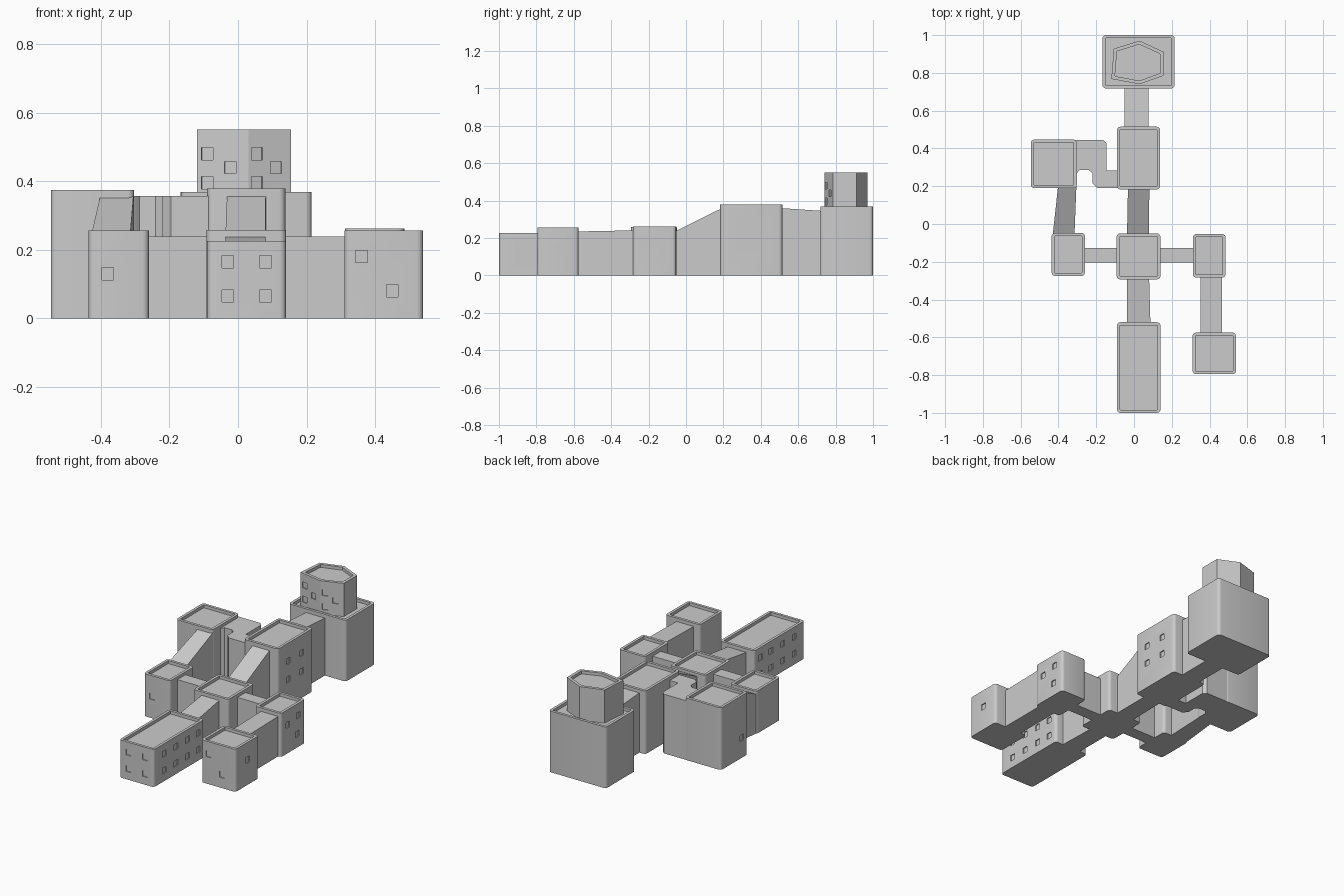
import bpy, bmesh, math
from mathutils import Matrix, Vector

if "Cube" in bpy.data.objects:
    bpy.data.objects.remove(bpy.data.objects["Cube"])

def finish(name, bm):
    bmesh.ops.recalc_face_normals(bm, faces=bm.faces)
    me = bpy.data.meshes.new(name)
    bm.to_mesh(me)
    bm.free()
    ob = bpy.data.objects.new(name, me)
    bpy.context.collection.objects.link(ob)
    return ob

def prism(name, pts, heights, rim=0, drop=0.018):
    """Upright prism; heights is one value or one per corner; rim leaves a parapet."""
    if not isinstance(heights, (list, tuple)):
        heights = [heights] * len(pts)
    bm = bmesh.new()
    lo = [bm.verts.new((x, y, 0)) for x, y in pts]
    hi = [bm.verts.new((x, y, h)) for (x, y), h in zip(pts, heights)]
    n = len(pts)
    bm.faces.new(lo[::-1])
    top = bm.faces.new(hi)
    for i in range(n):
        j = (i + 1) % n
        bm.faces.new((lo[i], lo[j], hi[j], hi[i]))
    if rim:
        bm.normal_update()
        bmesh.ops.inset_region(bm, faces=[top], thickness=rim, use_even_offset=True)
        # second tiny inset gives the parapet its vertical inner wall
        r = bmesh.ops.extrude_discrete_faces(bm, faces=[top])
        bmesh.ops.translate(bm, verts=r['faces'][0].verts, vec=(0, 0, -drop))
    return finish(name, bm)

def rounded(x0, x1, y0, y1, r=0.018, seg=4):
    pts = []
    for k, (cx, cy) in enumerate([(x1-r, y1-r), (x0+r, y1-r), (x0+r, y0+r), (x1-r, y0+r)]):
        for i in range(seg + 1):
            a = math.pi/2 * (k + i/seg)
            pts.append((cx + r*math.cos(a), cy + r*math.sin(a)))
    return pts

def cut_windows(ob, spots):
    """spots: (x, y, z, facing angle); carves shallow square niches."""
    bm = bmesh.new()
    for x, y, z, a in spots:
        m = Matrix.Translation((x, y, z)) @ Matrix.Rotation(a, 4, 'Z') @ Matrix.Diagonal((0.012, 0.034, 0.036, 1))
        bmesh.ops.create_cube(bm, size=1, matrix=m)
    cutter = finish("window_cutter", bm)
    cutter.hide_render = True
    mod = ob.modifiers.new("windows", 'BOOLEAN')
    mod.operation, mod.object, mod.solver = 'DIFFERENCE', cutter, 'EXACT'
    bpy.context.view_layer.objects.active = ob
    bpy.ops.object.modifier_apply(modifier=mod.name)
    bpy.data.objects.remove(cutter)

# Buildings: x0, x1, y0, y1, height, windows {side: [(position, z), ...]}
def grid(us, zs=(0.065, 0.165)):
    return [(u, z) for u in us for z in zs]

LONG = grid((-0.9, -0.79, -0.68, -0.58))
buildings = {
    "front_hall": (-0.09, 0.14, -1.0, -0.52, 0.226,
                   {'F': grid((-0.03, 0.08)), 'R': LONG, 'L': LONG}),
    "front_right_house": (0.31, 0.54, -0.795, -0.575, 0.256,
                          {'F': [(0.36, 0.18), (0.45, 0.08)], 'R': [(-0.68, 0.15)]}),
    "middle_left_house": (-0.436, -0.26, -0.275, -0.047, 0.256, {'F': [(-0.38, 0.13)]}),
    "middle_centre_house": (-0.092, 0.14, -0.293, -0.05, 0.258, {}),
    "middle_right_house": (0.312, 0.485, -0.284, -0.053, 0.262,
                           {'R': [(-0.22, 0.17), (-0.12, 0.19), (-0.13, 0.08)]}),
    "back_left_house": (-0.546, -0.303, 0.19, 0.447, 0.374, {'L': [(0.25, 0.12)]}),
    "centre_house": (-0.09, 0.138, 0.183, 0.515, 0.379,
                     {'R': grid((0.28, 0.41), (0.16, 0.27))}),
    "back_house": (-0.167, 0.215, 0.718, 1.0, 0.368, {}),
}
for name, (x0, x1, y0, y1, h, wins) in buildings.items():
    ob = prism(name, rounded(x0, x1, y0, y1), h, rim=0.0165)
    side = {'F': lambda u, z: (u, y0, z, math.pi/2), 'R': lambda u, z: (x1, u, z, 0),
            'L': lambda u, z: (x0, u, z, 0)}
    spots = [side[s](u, z) for s, lst in wins.items() for u, z in lst]
    if spots:
        cut_windows(ob, spots)

# Six-sided tower on the back house
hexa = [(0.03, 0.97), (-0.107, 0.928), (-0.12, 0.768), (0.03, 0.74), (0.155, 0.785), (0.155, 0.912)]
tower = prism("tower", hexa, 0.55, rim=0.018)
spots = []
for i in (2, 3):
    a, b = Vector(hexa[i]), Vector(hexa[i + 1])
    ang = math.atan2(b.y - a.y, b.x - a.x) - math.pi/2
    for t, z in ((0.2, 0.395), (0.2, 0.48), (0.65, 0.44)):
        p = a.lerp(b, t)
        spots.append((p.x, p.y, z, ang))
cut_windows(tower, spots)

# Straight and sloping corridors: (start x0, x1, y, z) to (end x0, x1, y, z)
def corridor_y(name, s, e):
    prism(name, [(s[0], s[2]), (s[1], s[2]), (e[1], e[2]), (e[0], e[2])], [s[3], s[3], e[3], e[3]])

corridor_y("front_corridor", (-0.037, 0.087, -0.53, 0.203), (-0.037, 0.08, -0.285, 0.238))
corridor_y("centre_ramp", (-0.037, 0.08, -0.06, 0.235), (-0.032, 0.081, 0.193, 0.36))
corridor_y("left_ramp", (-0.43, -0.315, -0.055, 0.235), (-0.402, -0.305, 0.2, 0.356))
corridor_y("back_corridor", (-0.05, 0.076, 0.505, 0.36), (-0.05, 0.076, 0.728, 0.345))
corridor_y("right_corridor", (0.352, 0.466, -0.585, 0.235), (0.352, 0.466, -0.275, 0.241))
for name, xa, xb in (("cross_corridor_left", -0.27, -0.082), ("cross_corridor_right", 0.13, 0.322)):
    prism(name, [(xa, -0.205), (xb, -0.205), (xb, -0.128), (xa, -0.128)], 0.238)

# Bent corridor between the back left house and the centre house
prism("bent_corridor", [(-0.312, 0.446), (-0.312, 0.262), (-0.303, 0.268), (-0.288, 0.285), (-0.24, 0.285),
                        (-0.22, 0.27), (-0.22, 0.215), (-0.195, 0.19), (-0.08, 0.19), (-0.08, 0.282),
                        (-0.145, 0.282), (-0.145, 0.427), (-0.165, 0.446)], 0.356)

# Smooth the rounded corners, keep hard edges
bpy.ops.object.select_all(action='SELECT')
bpy.ops.object.shade_smooth_by_angle(angle=math.radians(30))
